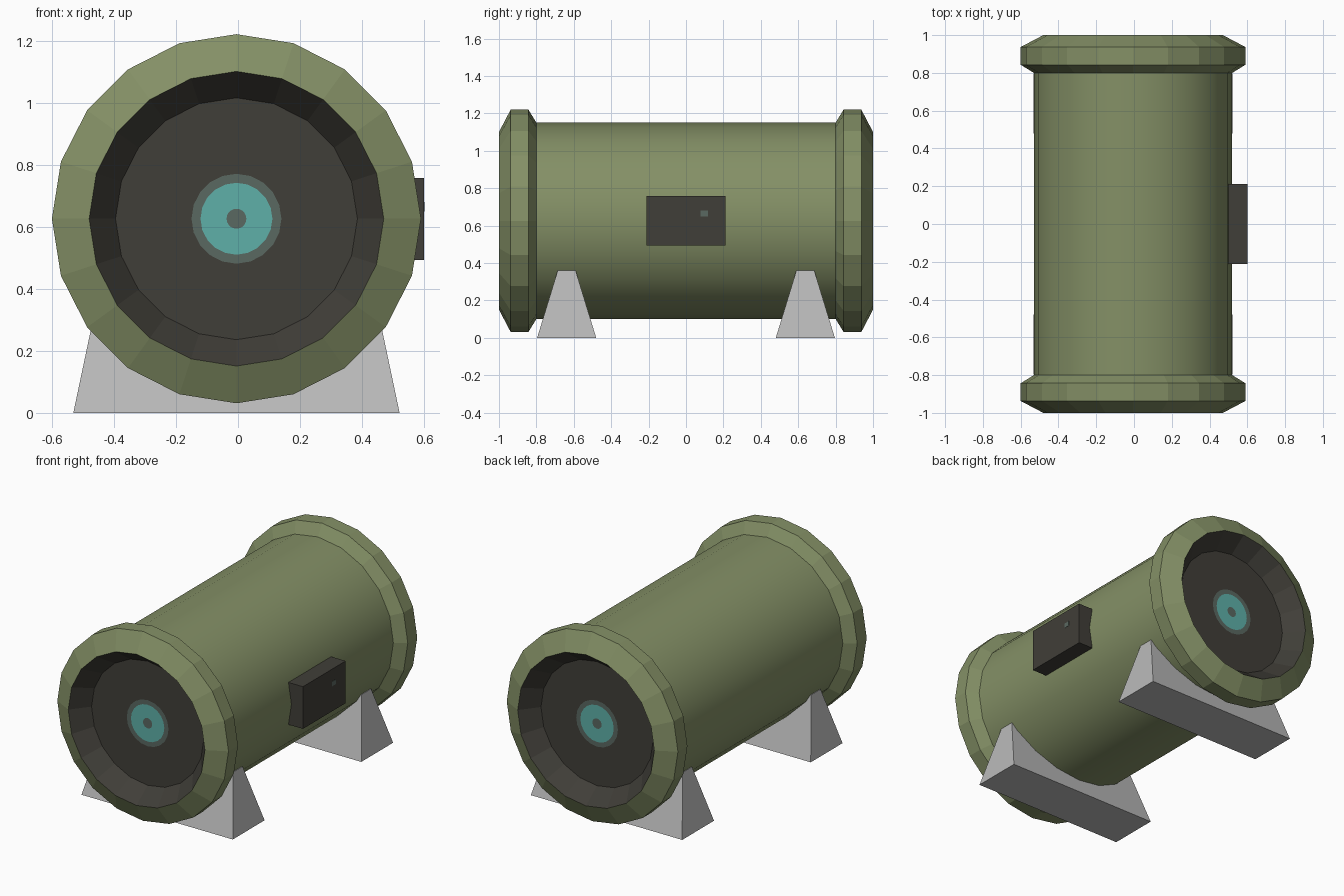
import bpy, bmesh, math

if "Cube" in bpy.data.objects:
    bpy.data.objects.remove(bpy.data.objects["Cube"])

CX, CZ, SIDES = -0.005, 0.626, 20


def lin(c):
    c /= 255
    return c / 12.92 if c <= 0.04045 else ((c + 0.055) / 1.055) ** 2.4


def material(name, r, g, b):
    m = bpy.data.materials.new(name)
    m.diffuse_color = (lin(r), lin(g), lin(b), 1)
    m.use_nodes = True
    m.node_tree.nodes["Principled BSDF"].inputs["Base Color"].default_value = m.diffuse_color
    return m


green = material("olive_green", 132, 144, 102)
dark = material("dark_charcoal", 64, 62, 56)
teal = material("glowing_teal", 94, 176, 169)
dull = material("dull_teal_grey", 90, 104, 97)
grey = material("light_grey", 186, 186, 186)


def finish(name, bm, mats, smooth=False):
    me = bpy.data.meshes.new(name)
    bm.to_mesh(me)
    bm.free()
    for m in mats:
        me.materials.append(m)
    for p in me.polygons:
        p.use_smooth = smooth
    ob = bpy.data.objects.new(name, me)
    bpy.context.collection.objects.link(ob)
    return ob


def lathe(name, profile, mats, bands, smooth=False):
    """Spin (radius, y) points about the long axis; bands = material per segment."""
    bm = bmesh.new()
    rings = []
    for r, y in profile:
        angles = [2 * math.pi * k / SIDES for k in range(SIDES)]
        rings.append([bm.verts.new((CX + r * math.cos(a), y, CZ + r * math.sin(a))) for a in angles])
    for i, band in enumerate(bands):
        for k in range(SIDES):
            n = (k + 1) % SIDES
            f = bm.faces.new((rings[i][k], rings[i + 1][k], rings[i + 1][n], rings[i][n]))
            f.material_index = band
    bmesh.ops.remove_doubles(bm, verts=bm.verts, dist=1e-5)
    return finish(name, bm, mats, smooth)


def tapered_block(name, mat, centre, bottom, top, z0, z1):
    """Block whose half sizes go from bottom to top."""
    bm = bmesh.new()
    bmesh.ops.create_cube(bm, size=2)
    for v in bm.verts:
        half, z = (top, z1) if v.co.z > 0 else (bottom, z0)
        v.co = (centre[0] + v.co.x * half[0], centre[1] + v.co.y * half[1], z)
    return finish(name, bm, [mat])


# Main tube
lathe("main_tube", [(0.525, -0.8), (0.525, 0.8)], [green], [0], smooth=True)

# End caps: lit core, recessed plate, sloping wall, collar
cap = [(0, -0.89), (0.032, -0.89), (0.116, -0.89), (0.145, -0.89), (0.39, -0.89),
       (0.475, -1.0), (0.595, -0.937), (0.595, -0.843), (0.525, -0.8)]
bands = [2, 3, 2, 1, 1, 0, 0, 0]
cap_mats = [green, dark, dull, teal]
lathe("front_end_cap", cap, cap_mats, bands)
lathe("back_end_cap", [(r, -y) for r, y in reversed(cap)], cap_mats, bands[::-1])

# Control box on the right side, with a small indicator plate
tapered_block("control_box", dark, (0.545, 0), (0.055, 0.212), (0.055, 0.212), 0.493, 0.758)
tapered_block("indicator_plate", dull, (0.599, 0.097), (0.002, 0.02), (0.002, 0.02), 0.65, 0.68)

# Support feet
for name, s in (("front_foot", -1), ("back_foot", 1)):
    tapered_block(name, grey, (CX, s * 0.638), (0.526, 0.158), (0.45, 0.048), 0, 0.36)
